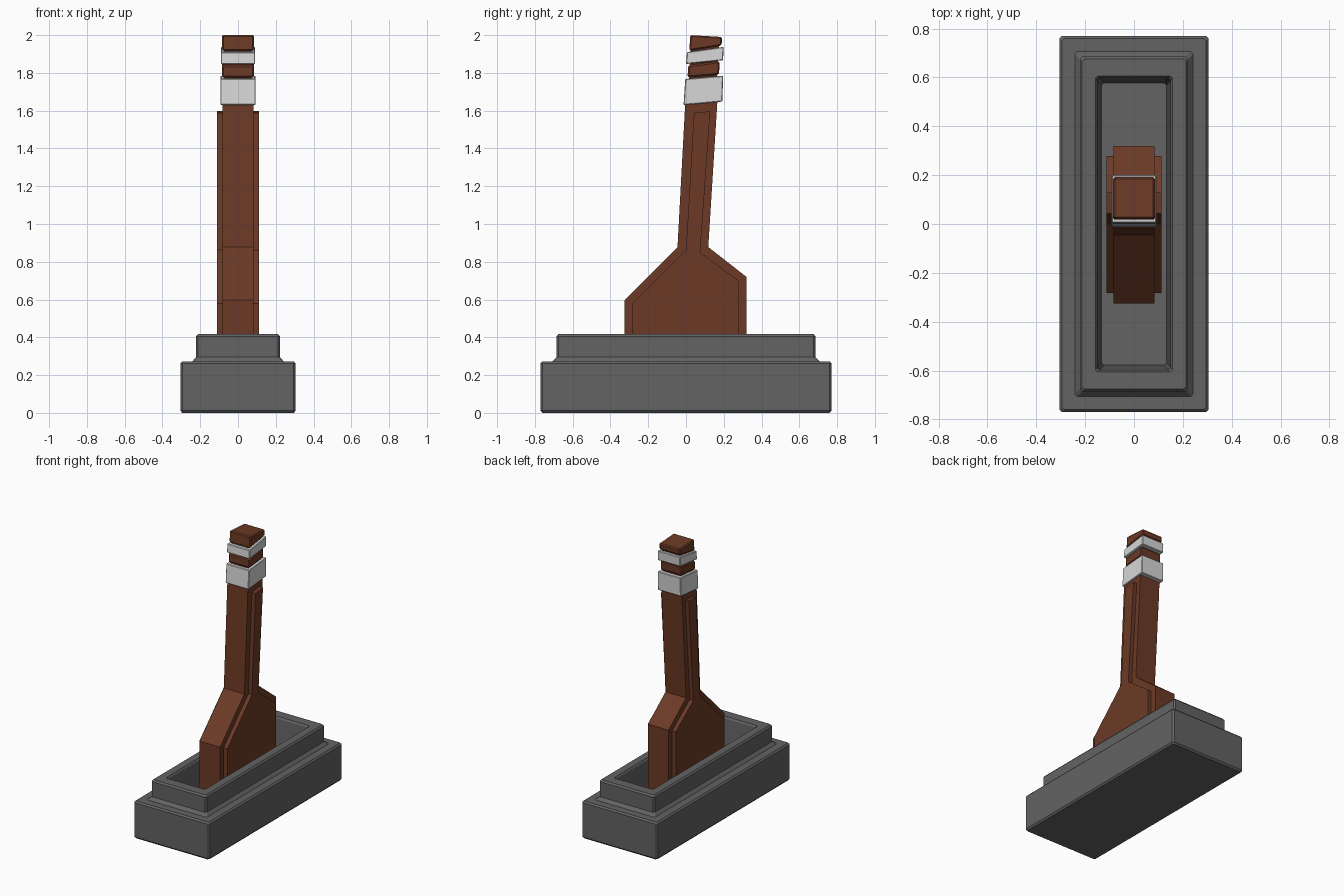
import bpy
import bmesh

cube = bpy.data.objects.get("Cube")
if cube:
    bpy.data.objects.remove(cube, do_unlink=True)


def material(name, rgb):
    m = bpy.data.materials.new(name)
    m.use_nodes = True
    m.diffuse_color = (*rgb, 1)
    m.node_tree.nodes["Principled BSDF"].inputs["Base Color"].default_value = (*rgb, 1)
    return m


STONE = material("dark grey", (0.125, 0.125, 0.125))
WOOD = material("red brown", (0.15, 0.042, 0.019))
METAL = material("pale grey", (0.68, 0.68, 0.68))


def finish(name, bm, mat, bevel=0):
    bmesh.ops.recalc_face_normals(bm, faces=bm.faces)
    mesh = bpy.data.meshes.new(name)
    bm.to_mesh(mesh)
    bm.free()
    mesh.materials.append(mat)
    obj = bpy.data.objects.new(name, mesh)
    bpy.context.collection.objects.link(obj)
    if bevel:
        mod = obj.modifiers.new("edge_chamfer", "BEVEL")
        mod.width = bevel
        mod.segments = 1
    return obj


def prism(name, profile, half_x, mat, bevel=0):
    """Extrude a side profile of (y, z) points across x."""
    bm = bmesh.new()
    sides = [[bm.verts.new((s * half_x, y, z)) for y, z in profile] for s in (-1, 1)]
    for side in sides:
        bm.faces.new(side)
    for i in range(len(profile)):
        j = i - 1
        bm.faces.new((sides[0][j], sides[0][i], sides[1][i], sides[1][j]))
    return finish(name, bm, mat, bevel)


def ring(bm, hx, hy, z, cut=0.01):
    """Rectangle with clipped corners."""
    pts = [(hx, hy - cut), (hx - cut, hy), (cut - hx, hy), (-hx, hy - cut),
           (-hx, cut - hy), (cut - hx, -hy), (hx - cut, -hy), (hx, cut - hy)]
    return [bm.verts.new((x, y, z)) for x, y in pts]


# Stepped base with a sunken slot, lofted through rectangular rings
levels = [(0.295, 0.76, 0), (0.305, 0.77, 0.012), (0.305, 0.77, 0.262),
          (0.295, 0.76, 0.273), (0.242, 0.706, 0.273), (0.222, 0.686, 0.295),
          (0.222, 0.686, 0.405), (0.212, 0.676, 0.417), (0.158, 0.606, 0.417),
          (0.15, 0.598, 0.405), (0.133, 0.578, 0.1)]
bm = bmesh.new()
rings = [ring(bm, *level) for level in levels]
for low, high in zip(rings, rings[1:]):
    for i in range(8):
        bm.faces.new((low[i - 1], low[i], high[i], high[i - 1]))
bm.faces.new(rings[0])
bm.faces.new(rings[-1])
finish("base", bm, STONE)

# Lever body and the raised panel on both of its sides
prism("lever_body", [(-0.325, 0.1), (-0.325, 0.598), (-0.045, 0.878), (-0.003, 1.66),
                     (0.168, 1.68), (0.118, 0.878), (0.32, 0.72), (0.32, 0.1)],
      0.083, WOOD)
prism("side_panels", [(-0.283, 0.1), (-0.283, 0.578), (0, 0.862), (0.042, 1.587),
                      (0.128, 1.597), (0.075, 0.85), (0.278, 0.70), (0.278, 0.1)],
      0.112, WOOD)

# Grip: a core, two wooden blocks and two metal bands
prism("grip_core", [(0.008, 1.64), (0.026, 1.95), (0.175, 1.96), (0.158, 1.66)], 0.072, WOOD)
prism("grip_block", [(0.008, 1.776), (0.012, 1.84), (0.178, 1.862), (0.175, 1.79)],
      0.085, WOOD, 0.008)
prism("lever_tip", [(0.018, 1.917), (0.022, 2.0), (0.192, 1.99), (0.188, 1.945)],
      0.085, WOOD, 0.007)
prism("lower_band", [(-0.013, 1.63), (-0.004, 1.768), (0.197, 1.785), (0.192, 1.648)],
      0.093, METAL, 0.004)
prism("upper_band", [(0, 1.847), (0.005, 1.91), (0.2, 1.938), (0.196, 1.867)],
      0.091, METAL, 0.004)
